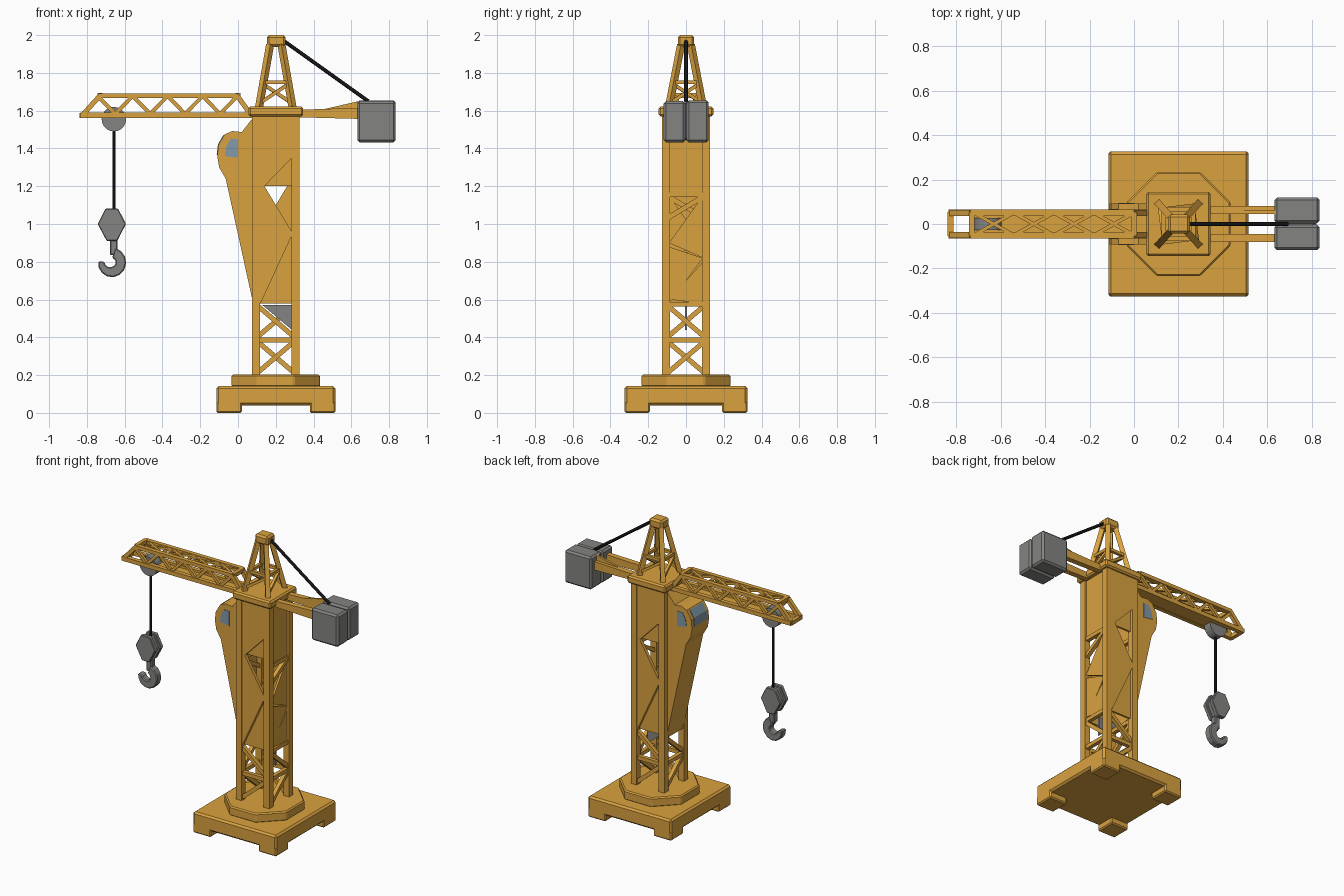
import bpy, bmesh, math
from mathutils import Matrix, Vector

if "Cube" in bpy.data.objects:
    bpy.data.objects.remove(bpy.data.objects["Cube"])

CX = 0.2  # tower axis


def material(name, rgb):
    m = bpy.data.materials.new(name)
    m.use_nodes = True
    m.diffuse_color = (*rgb, 1)
    m.node_tree.nodes["Principled BSDF"].inputs["Base Color"].default_value = (*rgb, 1)
    return m


YELLOW = material("crane yellow", (0.70, 0.36, 0.05))
GREY = material("weight grey", (0.23, 0.23, 0.22))
GLASS = material("window blue", (0.22, 0.32, 0.40))
BLACK = material("cable black", (0.015, 0.015, 0.015))


def box(bm, x, y, z):
    size = [b - a for a, b in (x, y, z)]
    mid = [(a + b) / 2 for a, b in (x, y, z)]
    bmesh.ops.create_cube(bm, size=1, matrix=Matrix.Translation(mid) @ Matrix.Diagonal((*size, 1)))


def bar(bm, p, q, w, sides=4):
    p, q = Vector(p), Vector(q)
    turn = (q - p).to_track_quat('Z', 'Y').to_matrix().to_4x4()
    m = Matrix.Translation((p + q) / 2) @ turn
    if sides == 4:
        bmesh.ops.create_cube(bm, size=1, matrix=m @ Matrix.Diagonal((w, w, (q - p).length, 1)))
    else:
        bmesh.ops.create_cone(bm, cap_ends=True, segments=sides, radius1=w / 2, radius2=w / 2,
                              depth=(q - p).length, matrix=m)


def plate(bm, pts, y0, y1, m=Matrix()):
    """Extrude an outline in x and z from y0 to y1."""
    low = [bm.verts.new(m @ Vector((x, y0, z))) for x, z in pts]
    high = [bm.verts.new(m @ Vector((x, y1, z))) for x, z in pts]
    bm.faces.new(low)
    bm.faces.new(high[::-1])
    n = len(pts)
    for i in range(n):
        j = (i + 1) % n
        bm.faces.new((low[j], low[i], high[i], high[j]))


def finish(name, bm, mat, bevel=0):
    bmesh.ops.recalc_face_normals(bm, faces=bm.faces)
    me = bpy.data.meshes.new(name)
    bm.to_mesh(me)
    bm.free()
    me.materials.append(mat)
    ob = bpy.data.objects.new(name, me)
    bpy.context.collection.objects.link(ob)
    if bevel:
        mod = ob.modifiers.new("Bevel", 'BEVEL')
        mod.width, mod.segments = bevel, 1
    return ob


# Base slab with four corner feet
bm = bmesh.new()
box(bm, (-0.115, 0.515), (-0.325, 0.325), (0.04, 0.142))
finish("base_slab", bm, YELLOW, 0.012)
bm = bmesh.new()
for sx in (-1, 1):
    for sy in (-1, 1):
        x, y = CX + sx * 0.315, sy * 0.325
        box(bm, sorted((x, x - sx * 0.135)), sorted((y, y - sy * 0.135)), (0, 0.06))
finish("base_feet", bm, YELLOW, 0.008)

# Octagonal plinth
bm = bmesh.new()
bmesh.ops.create_cone(bm, cap_ends=True, segments=8, radius1=0.254, radius2=0.254, depth=0.065,
                      matrix=Matrix.Translation((CX, 0, 0.17)) @ Matrix.Rotation(math.pi / 8, 4, 'Z'))
finish("plinth", bm, YELLOW, 0.008)

# Tower legs
bm = bmesh.new()
for sx in (-1, 1):
    for sy in (-1, 1):
        bar(bm, (CX + sx * 0.104, sy * 0.106, 0.2), (CX + sx * 0.104, sy * 0.106, 1.58), 0.043)
finish("tower_legs", bm, YELLOW)

# Tower lattice and panels, one pass for each of the four faces
wide_panel = [(-0.125, 0.6), (-0.125, 1.58), (0.085, 1.58), (0.085, 1.35), (-0.06, 1.2), (0.09, 0.95), (-0.08, 0.58)]
wide_inner = [[(-0.06, 1.2), (0.09, 1.2), (0.09, 1.36)], [(-0.08, 0.58), (0.09, 0.96), (0.09, 0.58)]]
side_panels = [[(-0.09, 1.16), (-0.09, 1.58), (0.09, 1.58), (0.09, 1.16)],
               [(0.09, 1.15), (-0.09, 0.9), (0.09, 0.82)],
               [(-0.09, 0.88), (0.09, 0.82), (-0.09, 0.58)],
               [(-0.09, 0.6), (0.09, 0.8), (0.09, 0.58)]]
lattice, panels = bmesh.new(), bmesh.new()
for i in range(4):
    m = Matrix.Translation((CX, 0, 0)) @ Matrix.Rotation(i * math.pi / 2, 4, 'Z')
    runs = [(-0.1, 0.385, 0.1, 0.385), (-0.1, 0.57, 0.1, 0.4), (-0.1, 0.21, 0.1, 0.38)]
    if i % 2:
        runs += [(-0.1, 0.575, 0.1, 0.575), (-0.1, 1.155, 0.1, 1.155), (-0.1, 1.03, 0.1, 1.15)]
        for pts in side_panels:
            plate(panels, pts, -0.112, -0.098, m)
    else:
        plate(panels, wide_panel, -0.127, -0.105, m)
        for pts in wide_inner:
            plate(panels, pts, -0.104, -0.09, m)
    for a, za, b, zb in runs:
        bar(lattice, m @ Vector((a, -0.105, za)), m @ Vector((b, -0.105, zb)), 0.026)
finish("tower_lattice", lattice, YELLOW)
finish("tower_panels", panels, YELLOW)

# Grey plate inside the lower tower
bm = bmesh.new()
plate(bm, [(0.13, 0.57), (0.285, 0.57), (0.285, 0.44)], -0.006, 0.006)
finish("tower_inner_plate", bm, GREY)

# Operator cab with tapering bracket below
bm = bmesh.new()
plate(bm, [(0.08, 0.58), (-0.065, 1.24), (-0.1, 1.3), (-0.11, 1.36), (-0.103, 1.42), (-0.07, 1.475),
           (-0.03, 1.492), (0.02, 1.487), (0.085, 1.57)], -0.092, 0.092)
finish("cab", bm, YELLOW)
bm = bmesh.new()
pane = [(0, 1.45), (-0.04, 1.45), (-0.062, 1.41), (-0.07, 1.36), (0, 1.35)]
for s in (-1, 1):
    plate(bm, pane, s * 0.09, s * 0.095)
plate(bm, [(-0.1, 1.365), (-0.113, 1.365), (-0.106, 1.422), (-0.078, 1.471), (-0.07, 1.46), (-0.095, 1.42)],
      -0.068, 0.068)
finish("cab_windows", bm, GLASS)

# Slewing platform
bm = bmesh.new()
box(bm, (0.055, 0.345), (-0.145, 0.145), (1.57, 1.622))
finish("platform", bm, YELLOW, 0.01)

# Jib: box truss with sloped ends
bm = bmesh.new()
for s in (-1, 1):
    y = s * 0.05
    box(bm, (-0.835, 0.08), sorted((s * 0.036, s * 0.065)), (1.562, 1.59))
    box(bm, (-0.735, 0.0), sorted((s * 0.036, s * 0.065)), (1.668, 1.692))
    bar(bm, (-0.825, y, 1.575), (-0.73, y, 1.68), 0.026)
    bar(bm, (0.06, y, 1.59), (-0.005, y, 1.68), 0.026)
    for k in range(4):
        x = -0.7 + k * 0.185
        bar(bm, (x - 0.04, y, 1.675), (x + 0.05, y, 1.583), 0.02)
        bar(bm, (x + 0.05, y, 1.583), (x + 0.14, y, 1.675), 0.02)
for x, z in ((-0.825, 1.575), (-0.73, 1.68), (0.0, 1.68)):
    bar(bm, (x, -0.055, z), (x, 0.055, z), 0.026)
for k in range(4):
    x = -0.72 + k * 0.18
    for s in (-1, 1):
        bar(bm, (x, s * 0.05, 1.68), (x + 0.09, 0, 1.68), 0.016)
        bar(bm, (x + 0.09, 0, 1.68), (x + 0.18, s * 0.05, 1.68), 0.016)
box(bm, (-0.735, 0.07), (-0.04, 0.04), (1.565, 1.575))
finish("jib", bm, YELLOW)

# Counter jib beams, deepening towards the weight
bm = bmesh.new()
for s in (-1, 1):
    plate(bm, [(0.32, 1.565), (0.66, 1.556), (0.66, 1.615), (0.32, 1.605)], s * 0.045, s * 0.082)
plate(bm, [(0.42, 1.6), (0.66, 1.6), (0.66, 1.655)], 0.045, 0.06)
finish("counter_jib", bm, YELLOW)

# Counterweight made of two blocks
bm = bmesh.new()
box(bm, (0.632, 0.835), (-0.118, -0.003), (1.432, 1.65))
box(bm, (0.632, 0.835), (0.003, 0.12), (1.432, 1.655))
box(bm, (0.65, 0.815), (-0.02, 0.02), (1.445, 1.64))
finish("counterweight", bm, GREY, 0.012)

# Mast head: four leaning legs with ties and a cap
bm = bmesh.new()
for sx in (-1, 1):
    for sy in (-1, 1):
        bar(bm, (CX + sx * 0.09, sy * 0.092, 1.61), (CX + sx * 0.03, sy * 0.026, 1.95), 0.03)
for i in range(4):
    m = Matrix.Translation((CX, 0, 0)) @ Matrix.Rotation(i * math.pi / 2, 4, 'Z')
    bar(bm, m @ Vector((-0.066, -0.066, 1.75)), m @ Vector((0.066, -0.066, 1.75)), 0.02)
    bar(bm, m @ Vector((-0.085, -0.085, 1.64)), m @ Vector((0.066, -0.066, 1.74)), 0.018)
finish("mast_head", bm, YELLOW)
bm = bmesh.new()
box(bm, (0.153, 0.252), (-0.043, 0.043), (1.937, 2.0))
finish("mast_cap", bm, YELLOW, 0.012)

# Cables
bm = bmesh.new()
bar(bm, (0.235, 0, 1.975), (0.69, 0, 1.65), 0.02, 8)
finish("tie_cable", bm, BLACK)
HX = -0.657  # hoist line
bm = bmesh.new()
bar(bm, (HX, 0, 1.52), (HX, 0, 1.06), 0.016, 8)
finish("hoist_cable", bm, BLACK)

# Trolley pulley hanging under the jib
bm = bmesh.new()
bar(bm, (HX, -0.028, 1.555), (HX, 0.028, 1.555), 0.13, 20)
finish("trolley_pulley", bm, GREY)

# Hook block: two cheeks around a core
block = [(-0.037, 1.082), (0.03, 1.082), (0.072, 1.0), (0.025, 0.91), (-0.03, 0.91), (-0.078, 1.0)]
bm = bmesh.new()
at = Matrix.Translation((HX - 0.008, 0, 0))
for s in (-1, 1):
    plate(bm, block, s * 0.016, s * 0.045, at)
plate(bm, [(x * 0.8, 1 + (z - 1) * 0.85) for x, z in block], -0.017, 0.017, at)
finish("hook_block", bm, GREY, 0.004)

# Hook: shank, then an arc that thins towards the tip
outer, inner = [], []
for k in range(11):
    a = math.radians(75 - k * 26)
    half = 0.028 if k < 7 else 0.028 - (k - 6) * 0.003
    for ring, r in ((outer, 0.052 + half), (inner, 0.052 - half)):
        ring.append((-0.672 + r * math.cos(a), 0.797 + r * math.sin(a)))
bm = bmesh.new()
plate(bm, outer + inner[::-1], -0.025, 0.025)
box(bm, (-0.678, -0.638), (-0.022, 0.022), (0.835, 0.92))
finish("hook", bm, GREY, 0.006)
